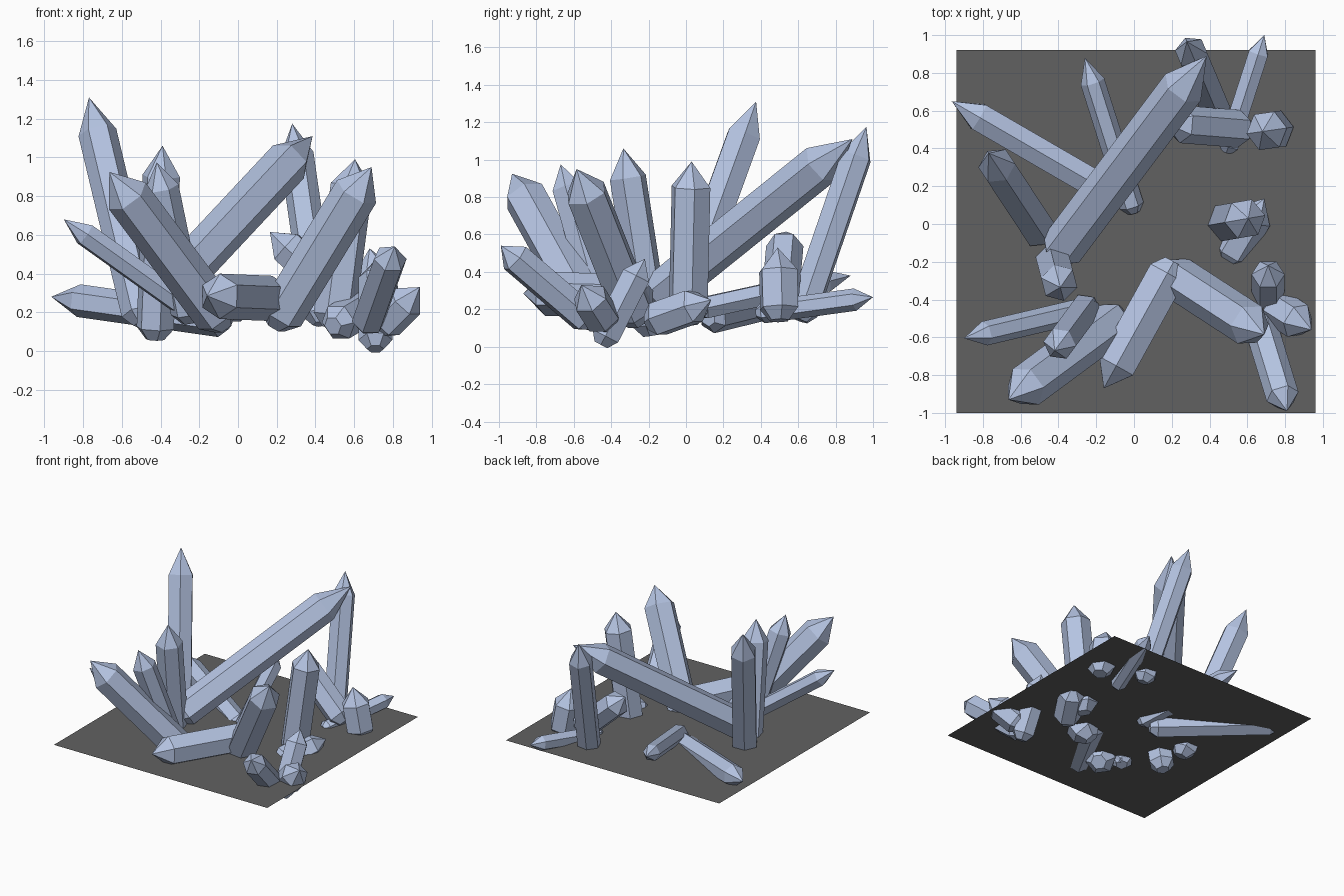
import bpy, bmesh, math
from mathutils import Vector

if "Cube" in bpy.data.objects:
    bpy.data.objects.remove(bpy.data.objects["Cube"])


def material(name, rgb):
    m = bpy.data.materials.new(name)
    m.diffuse_color = (*rgb, 1)
    m.use_nodes = True
    m.node_tree.nodes["Principled BSDF"].inputs["Base Color"].default_value = m.diffuse_color
    return m


crystal_mat = material("pale_blue_crystal", (0.46, 0.55, 0.76))
plate_mat = material("dark_grey_plate", (0.12, 0.12, 0.12))


def add_object(name, bm, mat):
    me = bpy.data.meshes.new(name)
    bm.to_mesh(me)
    bm.free()
    me.materials.append(mat)
    ob = bpy.data.objects.new(name, me)
    bpy.context.collection.objects.link(ob)


def crystal(name, base, tip, r):
    """Six-sided prism with a pointed tip and a short blunt root."""
    base, tip = Vector(base), Vector(tip)
    axis = tip - base
    length = axis.length
    axis.normalize()
    side = axis.cross(Vector((0, 0, 1))).normalized()
    up = side.cross(axis)
    # Flat-lying and steep crystals rest on a side face, the others on an edge
    roll = 30 if axis.z < 0.2 or axis.z > 0.9 else 0
    taper = max(0.155 * length, 1.15 * r)
    rings = ((0, 0.5 * r), (min(0.6 * r, 0.2 * length), r), (length - taper, r))
    bm = bmesh.new()
    loops = []
    for d, rad in rings:
        loop = []
        for i in range(6):
            a = math.radians(60 * i + roll)
            offset = (side * math.cos(a) + up * math.sin(a)) * rad
            loop.append(bm.verts.new(base + axis * d + offset))
        loops.append(loop)
    apex = bm.verts.new(tip)
    bm.faces.new(loops[0][::-1])
    for i in range(6):
        j = (i + 1) % 6
        for lo, hi in zip(loops, loops[1:]):
            bm.faces.new((lo[i], lo[j], hi[j], hi[i]))
        bm.faces.new((loops[-1][i], loops[-1][j], apex))
    bmesh.ops.recalc_face_normals(bm, faces=bm.faces)
    add_object(name, bm, crystal_mat)


# Ground plate, a single thin sheet pierced by the crystals
bm = bmesh.new()
bmesh.ops.create_grid(bm, x_segments=1, y_segments=1, size=1)
for v in bm.verts:
    v.co = (0.01 + 0.95 * v.co.x, -0.04 + 0.96 * v.co.y, 0.2)
add_object("ground_plate", bm, plate_mat)

# Thick crystals: root and tip
crystal("long_leaning_crystal", (-.42, -.18, .25), (.385, .89, 1.11), .117)
crystal("front_left_crystal", (-.07, -.49, .13), (-.665, -.93, .925), .117)
crystal("front_right_crystal", (.19, -.26, .13), (.69, -.585, .95), .117)
crystal("front_flat_crystal", (.21, -.2, .27), (-.16, -.87, .285), .117)
crystal("upright_right_crystal", (.49, .01, .12), (.605, .03, .99), .11)
crystal("short_right_crystal", (.75, .5, .14), (.68, .49, .53), .11)

# Medium crystals
crystal("tallest_crystal", (-.49, -.05, .14), (-.77, .375, 1.31), .1)
crystal("upright_left_crystal", (-.43, -.18, .06), (-.39, -.335, 1.06), .1)
crystal("back_leaning_crystal", (.6, .5, .22), (.165, .535, .615), .1)
crystal("buried_right_crystal", (.49, -.2, .13), (.69, .135, .25), .1)
crystal("corner_side_crystal", (.72, -.42, .11), (.94, -.56, .33), .1)

# Slim crystals
crystal("left_inner_crystal", (-.25, -.44, .15), (-.42, -.67, .975), .088)
crystal("back_tall_crystal", (.43, .61, .14), (.28, .965, 1.175), .088)
crystal("corner_front_crystal", (.66, -.5, .12), (.81, -.99, .54), .088)
crystal("corner_inner_crystal", (.71, -.455, .01), (.71, -.22, .47), .088)
crystal("flat_left_crystal", (-.05, .12, .15), (-.965, .65, .28), .085)
crystal("thin_left_crystal", (-.2, -.44, .18), (-.9, -.605, .68), .065)
crystal("flat_back_left_crystal", (0, .06, .2), (-.26, .88, .38), .065)
crystal("flat_back_right_crystal", (.49, .38, .18), (.69, 1, .265), .06)
